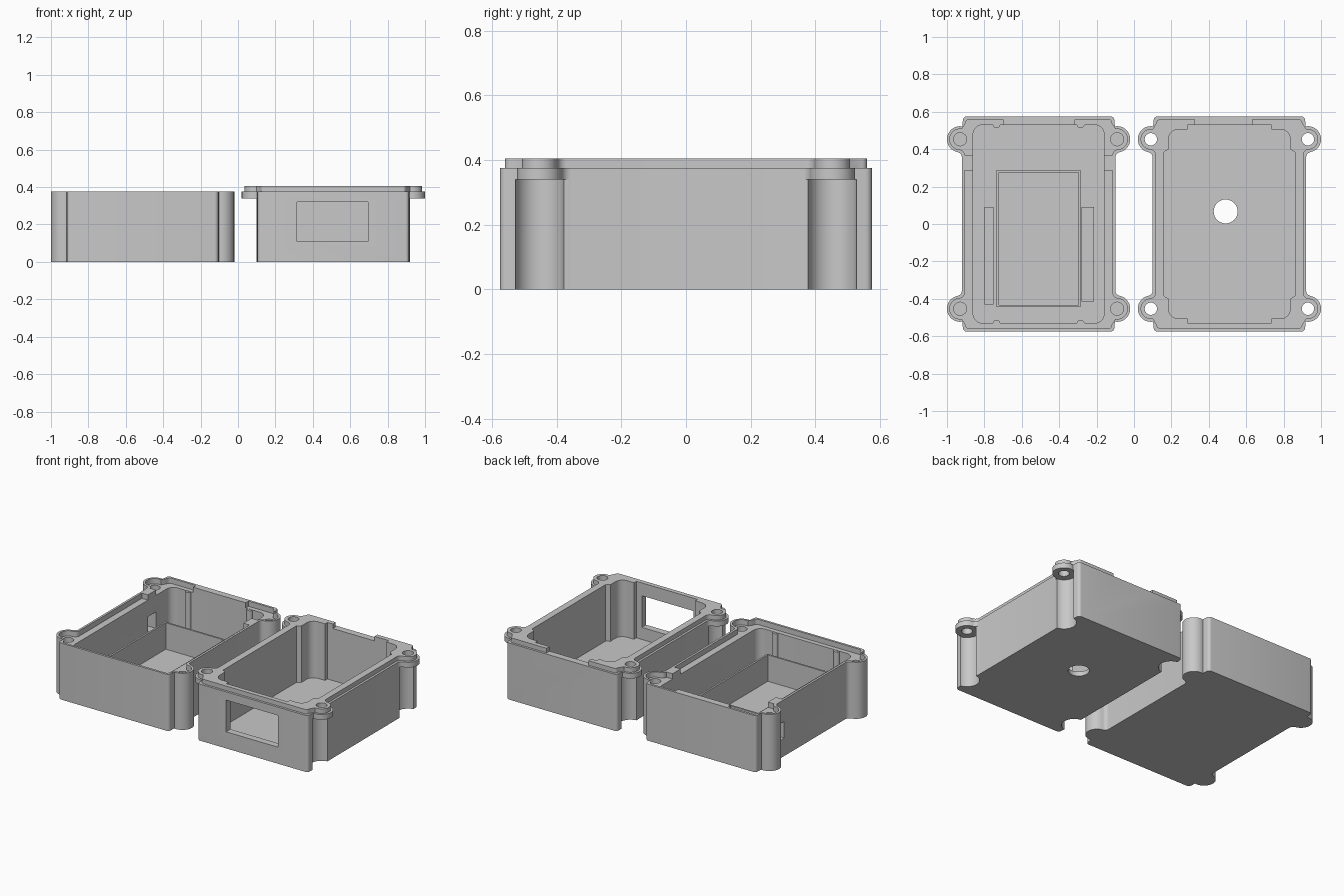
import bpy, bmesh
from math import sin, cos, sqrt, radians, atan2, degrees

cube = bpy.data.objects.get("Cube")
if cube:
    bpy.data.objects.remove(cube)

grey = bpy.data.materials.new("plastic grey")
grey.use_nodes = True
grey.diffuse_color = (0.58, 0.58, 0.58, 1)
grey.node_tree.nodes["Principled BSDF"].inputs["Base Color"].default_value = (0.58, 0.58, 0.58, 1)

BASE_X, LID_X = -0.51, 0.51
HX, HY = 0.41, 0.575           # half size of the case
LOBE_X, LOBE_Y, LOBE_R = 0.42, 0.453, 0.07
RIM, STEP, TONGUE, FLOOR = 0.375, 0.34, 0.405, 0.03
CORNERS = [(sx, sy) for sx in (-1, 1) for sy in (-1, 1)]


def arc(cx, cy, r, a0, a1, n=8):
    return [(cx + r * cos(radians(a0 + (a1 - a0) * i / n)),
             cy + r * sin(radians(a0 + (a1 - a0) * i / n))) for i in range(n + 1)]


def four_way(q):
    """Mirror a quarter outline, running from +x to +y, into a closed one."""
    half = q + [(-x, y) for x, y in reversed(q)]
    return half + [(x, -y) for x, y in reversed(half)]


def prism(name, pts, z0, z1, cx=0.0, cy=0.0):
    bm = bmesh.new()
    face = bm.faces.new([bm.verts.new((x + cx, y + cy, z0)) for x, y in pts])
    top = bmesh.ops.extrude_face_region(bm, geom=[face])["geom"]
    bmesh.ops.translate(bm, vec=(0, 0, z1 - z0),
                        verts=[v for v in top if isinstance(v, bmesh.types.BMVert)])
    bmesh.ops.recalc_face_normals(bm, faces=bm.faces)
    mesh = bpy.data.meshes.new(name)
    bm.to_mesh(mesh)
    bm.free()
    mesh.materials.append(grey)
    obj = bpy.data.objects.new(name, mesh)
    bpy.context.collection.objects.link(obj)
    return obj


def block(name, x0, x1, y0, y1, z0, z1):
    return prism(name, [(x0, y0), (x1, y0), (x1, y1), (x0, y1)], z0, z1)


def rod(name, x, y, r, z0, z1):
    return prism(name, arc(0, 0, r, 0, 360, 32)[:-1], z0, z1, x, y)


def combine(target, other, operation="DIFFERENCE"):
    mod = target.modifiers.new("combine", "BOOLEAN")
    mod.operation, mod.solver, mod.object = operation, "EXACT", other
    bpy.context.view_layer.objects.active = target
    bpy.ops.object.modifier_apply(modifier=mod.name)
    bpy.data.objects.remove(other)


def outline(d=0.0):
    """Case outline with screw lobes, set inward by d."""
    f, r, wall = 0.03, LOBE_R - d, HX - d
    dx = wall + f - LOBE_X
    dy = sqrt((r + f) ** 2 - dx ** 2)
    a = degrees(atan2(-dy, dx))
    fillet = arc(LOBE_X + dx, LOBE_Y - dy, f, 180, a + 180)
    lobe = arc(LOBE_X, LOBE_Y, r, a, 100, 16)
    corner = arc(wall - 0.025, HY - d - 0.02, 0.02, 0, 90, 5)
    return four_way(fillet + lobe[1:] + corner)


# Deep base with a recessed rim
base = prism("base_shell", outline(), 0, RIM, BASE_X)
combine(base, prism("rim_recess", outline(0.015), STEP, 0.5, BASE_X))
cavity = four_way(arc(0.30, 0.48, 0.05, 0, 90))
combine(base, prism("base_cavity", cavity, FLOOR, 0.5, BASE_X))
for sx, sy in CORNERS:
    x, y = BASE_X + sx * LOBE_X, sy * LOBE_Y
    combine(base, rod("screw_hole", x, y, 0.035, 0.1, 0.5))
combine(base, block("side_slot", -1.0, -0.84, 0.285, 0.37, 0.12, 0.23))

# Raised fillers on the base rim
block("rear_rim_tab", -0.70, -0.315, 0.53, 0.565, STEP - 0.01, RIM)
for side, sx in (("right", -1), ("left", 1)):
    x0, x1 = sorted((BASE_X + sx * 0.35, BASE_X + sx * 0.40))
    block(side + "_rim_filler", x0, x1, 0.285, 0.37, STEP - 0.01, RIM)

# Ribs on the end walls
for x in (-0.735, -0.285):
    for sy in (-1, 1):
        rod("wall_rib", x, sy * 0.532, 0.02, FLOOR - 0.01, STEP - 0.002)

# Inner tray and its side pads
tray = block("inner_tray", -0.735, -0.285, -0.445, 0.288, FLOOR - 0.01, 0.23)
combine(tray, block("tray_hollow", -0.723, -0.297, -0.433, 0.276, 0.055, 0.5))
block("right_pad", -0.80, -0.75, -0.43, 0.09, FLOOR - 0.01, 0.08)
block("left_pad", -0.28, -0.215, -0.415, 0.09, FLOOR - 0.01, 0.08)

# Lid shell with a raised tongue
lid = prism("lid_shell", outline(), 0, RIM, LID_X)
combine(lid, prism("tongue", outline(0.015), RIM - 0.02, TONGUE, LID_X), "UNION")

# Scoops under the lid's screw ears
for sx, sy in CORNERS:
    x, y = LID_X + sx * LOBE_X, sy * LOBE_Y
    combine(lid, rod("ear_scoop", x, y, 0.076, -0.1, STEP))
    x0, x1 = sorted((LID_X + sx * (HX + 0.0005), LID_X + sx * 0.6))
    y0, y1 = sorted((sy * 0.33, sy * 0.6))
    combine(lid, block("ear_trim", x0, x1, y0, y1, -0.1, STEP))
    combine(lid, rod("ear_hole", x, y, 0.033, 0.2, 0.5))

# Lid cavity, stepped in around the scoops
hollow = four_way([(0.35, 0.385), (0.325, 0.40)] + arc(0.275, 0.455, 0.05, 0, 90)
                  + [(0.225, 0.505), (0.225, 0.53)])
combine(lid, prism("lid_cavity", hollow, FLOOR, 0.5, LID_X))

# Lid openings: front window, floor hole and rear tongue gap
combine(lid, block("front_window", 0.315, 0.695, -0.7, -0.5, 0.11, 0.32))
combine(lid, rod("floor_hole", 0.49, 0.067, 0.064, -0.1, 0.1))
combine(lid, block("tongue_gap", 0.325, 0.63, 0.5, 0.7, RIM, 0.5))

# Smooth the curves, keep the edges sharp
bpy.ops.object.select_all(action="DESELECT")
for obj in bpy.context.scene.objects:
    if obj.type == "MESH":
        obj.select_set(True)
bpy.context.view_layer.objects.active = lid
bpy.ops.object.shade_smooth_by_angle(angle=radians(30))
